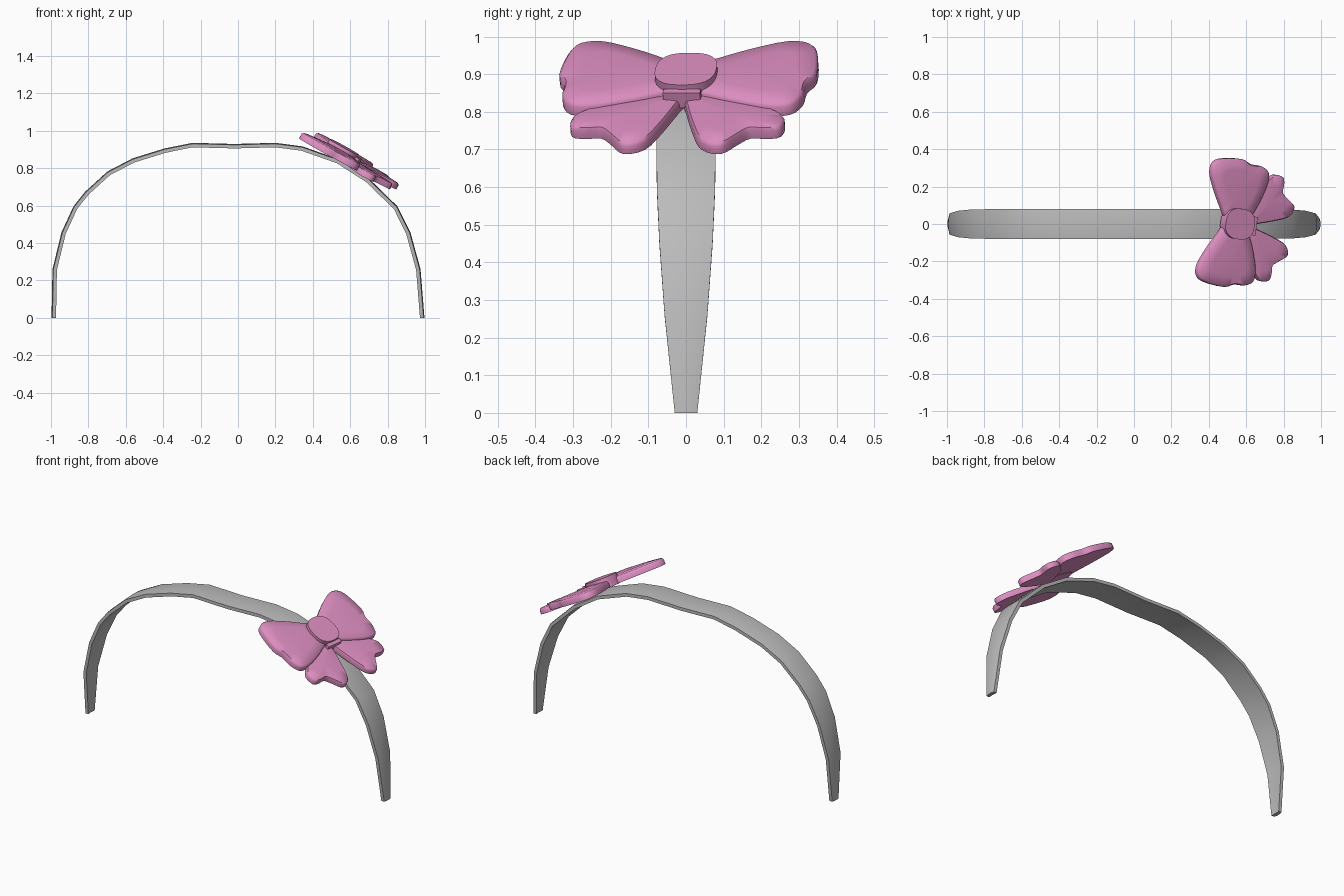
import bpy, bmesh
from math import radians, cos, sin, pi
from mathutils import Vector, Matrix

cube = bpy.data.objects.get("Cube")
if cube:
    bpy.data.objects.remove(cube)


def material(name, rgb):
    m = bpy.data.materials.new(name)
    m.use_nodes = True
    m.diffuse_color = (*rgb, 1)
    m.node_tree.nodes["Principled BSDF"].inputs["Base Color"].default_value = (*rgb, 1)
    return m


pink = material("bow pink", (0.72, 0.27, 0.53))
grey = material("band grey", (0.5, 0.5, 0.5))


def finish(bm, name, mat, matrix=None, angle=40):
    bmesh.ops.recalc_face_normals(bm, faces=bm.faces)
    me = bpy.data.meshes.new(name)
    bm.to_mesh(me)
    bm.free()
    me.materials.append(mat)
    ob = bpy.data.objects.new(name, me)
    bpy.context.collection.objects.link(ob)
    if matrix:
        ob.matrix_world = matrix
    bpy.ops.object.select_all(action='DESELECT')
    ob.select_set(True)
    bpy.context.view_layer.objects.active = ob
    bpy.ops.object.shade_smooth_by_angle(angle=radians(angle))
    return ob


def bridge(bm, a, b):
    for i in range(len(a)):
        j = (i + 1) % len(a)
        bm.faces.new((a[i], a[j], b[j], b[i]))


# Headband: tapering crowned section swept along the arch
arch = [(-.997, 0), (-.992, .26), (-.944, .457), (-.88, .596), (-.816, .676),
        (-.698, .783), (-.564, .853), (-.393, .906), (-.243, .936), (-.02, .93),
        (.2, .936), (.345, .917), (.54, .848), (.7, .745), (.853, .596),
        (.922, .457), (.976, .26), (.997, 0)]
THICK = .024


def half_width(z):
    t = min(z / .7, 1)
    return .03 + .049 * (1 - (1 - t) ** 1.7)


bm = bmesh.new()
rings = []
for i, (x, z) in enumerate(arch):
    p = Vector(arch[max(i - 1, 0)])
    q = Vector(arch[min(i + 1, len(arch) - 1)])
    d = (q - p).normalized()
    n = Vector((-d.y, d.x))
    if z == 0:
        n = Vector((1 if x > 0 else -1, 0))
    w = half_width(z)
    section = [(-1, -.005), (-.55, -.001), (0, 0), (.55, -.001), (1, -.005),
               (1, -THICK), (0, -THICK + .003), (-1, -THICK)]
    rings.append([bm.verts.new((x + n.x * o, s * w, z + n.y * o)) for s, o in section])
for a, b in zip(rings, rings[1:]):
    bridge(bm, a, b)
bm.faces.new(rings[0])
bm.faces.new(rings[-1])
finish(bm, "headband", grey)

# Bow frame: local x runs down the slope, y along the wings, z outward
bow = (Matrix.Translation((.565, 0, .898)) @ Matrix.Rotation(radians(-8), 4, 'Z')
       @ Matrix.Rotation(radians(29), 4, 'Y'))


def smooth_loop(pts, steps=3):
    """Closed Catmull-Rom curve through the points."""
    out, n = [], len(pts)
    for i in range(n):
        a, b, c, d = (Vector(pts[(i + k) % n]) for k in (-1, 0, 1, 2))
        for s in range(steps):
            t = s / steps
            out.append(.5 * (2 * b + (c - a) * t + (2 * a - 5 * b + 4 * c - d) * t ** 2
                             + (3 * b - a - 3 * c + d) * t ** 3))
    return out


def pad(name, outline, centre, bottom, top, crown=.006, side=1):
    """Cushion with rounded upper rim built from an outline of (across, down) points."""
    bm = bmesh.new()
    c = Vector(centre)
    rings = []
    for scale, h in ((1, bottom), (1, top - .012), (.95, top - .002), (.6, top + crown * .7)):
        pts = [c + (p - c) * scale for p in outline]
        rings.append([bm.verts.new((p.y, p.x * side, h)) for p in pts])
    for a, b in zip(rings, rings[1:]):
        bridge(bm, a, b)
    bm.faces.new(rings[0])
    tip = bm.verts.new((c.y, c.x * side, top + crown))
    last = rings[-1]
    for i in range(len(last)):
        bm.faces.new((last[i], last[(i + 1) % len(last)], tip))
    return finish(bm, name, pink, bow, 50)


wing = [(.02, -.07), (.07, -.11), (.16, -.165), (.25, -.205), (.31, -.195), (.335, -.14),
        (.345, -.03), (.325, .025), (.322, .09), (.295, .14), (.235, .145), (.15, .12),
        (.07, .085), (.02, .05)]
tail = [(.0, .06), (.08, .07), (.18, .1), (.25, .145), (.285, .185), (.28, .24), (.245, .252),
        (.2, .25), (.17, .285), (.13, .335), (.075, .31), (.04, .22), (.01, .11)]

for side, label in ((1, "left"), (-1, "right")):
    pad(label + "_wing", smooth_loop(wing), (.2, -.02), -.043, -.004, .004, side)
    pad(label + "_tail", smooth_loop(tail), (.14, .18), -.055, -.02, .004, side)

# Centre knot: flat rounded-square button
bm = bmesh.new()
oval = []
for i in range(32):
    a = 2 * pi * i / 32
    u, v = cos(a), sin(a)
    k = (abs(u) ** 2.6 + abs(v) ** 2.6) ** (-1 / 2.6)
    oval.append((.088 * v * k - .005, .082 * u * k))
low, high = ([bm.verts.new((x, y, h)) for x, y in oval] for h in (-.045, .016))
bridge(bm, low, high)
bm.faces.new(low)
bm.faces.new(high)
finish(bm, "bow_knot", pink, bow)

# Small strap under the knot
bm = bmesh.new()
bmesh.ops.create_cube(bm, size=1, matrix=Matrix.Translation((.092, 0, -.02))
                      @ Matrix.Diagonal((.022, .1, .045, 1)))
finish(bm, "knot_strap", pink, bow)
